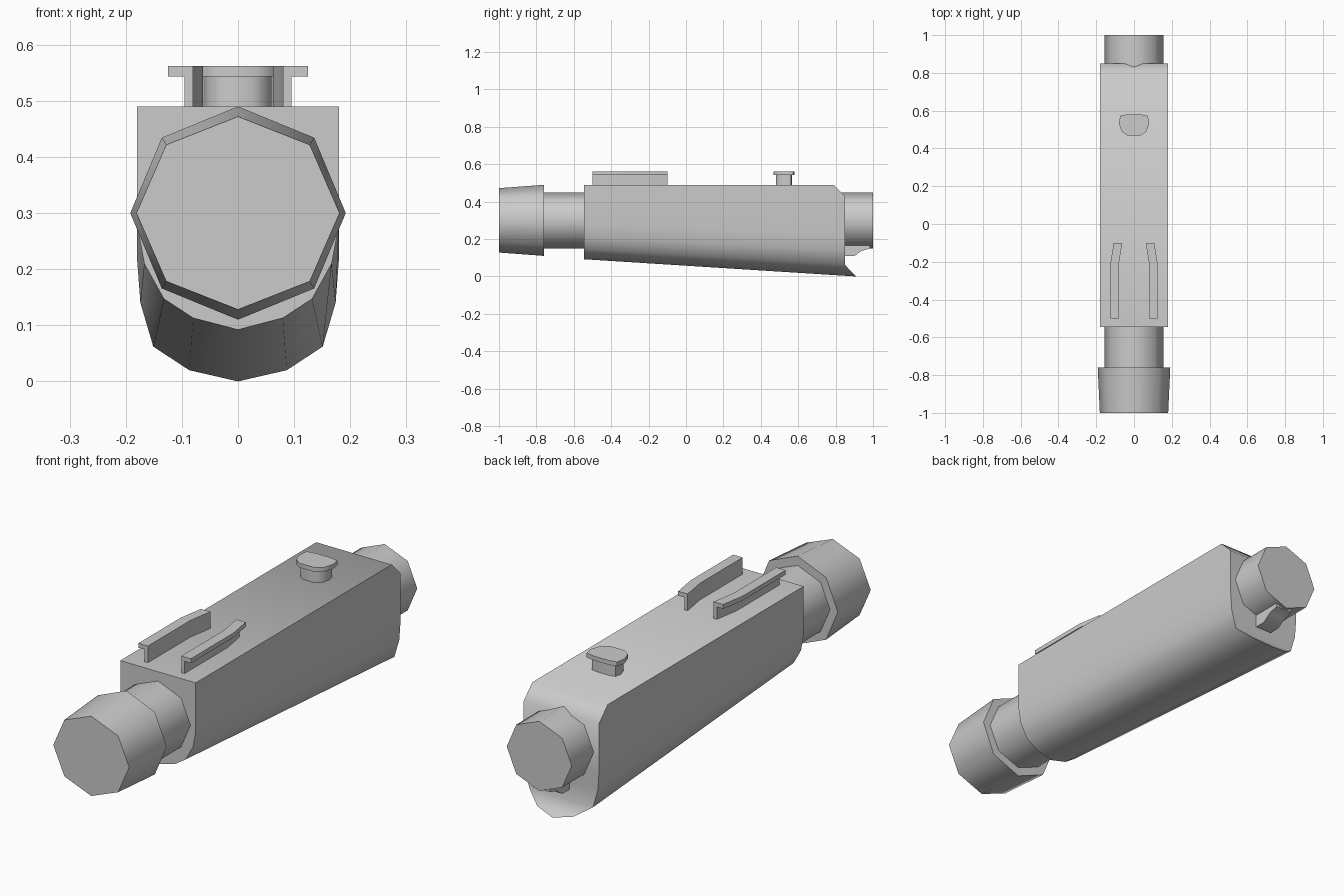
import bpy, bmesh, math

if "Cube" in bpy.data.objects:
    bpy.data.objects.remove(bpy.data.objects["Cube"])


def make_object(name, bm, angle=50):
    bmesh.ops.recalc_face_normals(bm, faces=bm.faces)
    mesh = bpy.data.meshes.new(name)
    bm.to_mesh(mesh)
    bm.free()
    ob = bpy.data.objects.new(name, mesh)
    bpy.context.collection.objects.link(ob)
    bpy.ops.object.select_all(action='DESELECT')
    ob.select_set(True)
    bpy.context.view_layer.objects.active = ob
    bpy.ops.object.shade_smooth_by_angle(angle=math.radians(angle))
    return ob


def loft(name, rings, angle=50):
    """Skin a list of matching closed rings and cap both ends."""
    bm = bmesh.new()
    loops = [[bm.verts.new(p) for p in ring] for ring in rings]
    n = len(loops[0])
    for a, b in zip(loops, loops[1:]):
        for i in range(n):
            j = (i + 1) % n
            bm.faces.new((a[i], a[j], b[j], b[i]))
    bm.faces.new(loops[0])
    bm.faces.new(loops[-1])
    return make_object(name, bm, angle)


def octagon(y, rx, rz):
    return [(rx * math.cos(k * math.pi / 4), y, 0.3 + rz * math.sin(k * math.pi / 4))
            for k in range(8)]


# main housing: half profiles (x, y, z) from top edge down to the keel
front = [(.18, .49), (.18, .43), (.18, .28), (.167, .21), (.132, .147), (.08, .113), (0, .092)]
back = [(.18, .79, .49), (.18, .85, .43), (.18, .85, .22), (.174, .85, .14),
        (.151, .85, .062), (.087, .89, .02), (0, .91, 0)]
front = [(x, -.545, z) for x, z in front]

bm = bmesh.new()


def full_loop(half):
    right = [bm.verts.new(p) for p in half]
    left = [bm.verts.new((-x, y, z)) for x, y, z in half[:-1]]
    return right + left[::-1]


f, b = full_loop(front), full_loop(back)
n = len(f)
for i in range(n):
    j = (i + 1) % n
    bm.faces.new((f[i], f[j], b[j], b[i]))
bm.faces.new(f)
# back face in strips, so the top chamfer and bottom flare follow the profile
for i in range(len(back) - 2):
    bm.faces.new((b[i], b[i + 1], b[n - 2 - i], b[n - 1 - i]))
k = len(back) - 1
bm.faces.new((b[k - 1], b[k], b[k + 1]))
make_object("housing", bm)

# octagonal end pieces
loft("front_cap", [octagon(-1, .181, .172), octagon(-.76, .192, .19)])
loft("front_neck", [octagon(-.77, .155, .15), octagon(-.53, .155, .15)])
loft("rear_plug", [octagon(.78, .155, .15), octagon(1, .155, .15)])

# bent L-section rails on top
section = [(.08, .485), (.095, .485), (.095, .543), (.125, .543), (.125, .562), (.08, .562)]
bends = [(-.5, 0), (-.21, 0), (-.16, -.008), (-.1, -.018)]
for side, label in ((1, "right"), (-1, "left")):
    loft(label + "_rail", [[(side * (x + dx), y, z) for x, z in section] for y, dx in bends])

# D-shaped stud on top
half_d = [(.035, .58), (.073, .573), (.08, .533), (.066, .49), (.035, .468)]
outline = half_d + [(-x, y) for x, y in half_d[::-1]]


def stud_ring(s, z):
    return [(x * s, .52 + (y - .52) * s, z) for x, y in outline]


loft("stud_stem", [stud_ring(.77, .485), stud_ring(.77, .545)])
loft("stud_head", [stud_ring(1, .543), stud_ring(1, .562)])

# small lug under the rear plug
lug = [(.84, .19), (.84, .11), (.9, .11), (.94, .137), (.985, .15), (.985, .19)]
loft("rear_lug", [[(x, y, z) for y, z in lug] for x in (-.04, .04)], 35)
